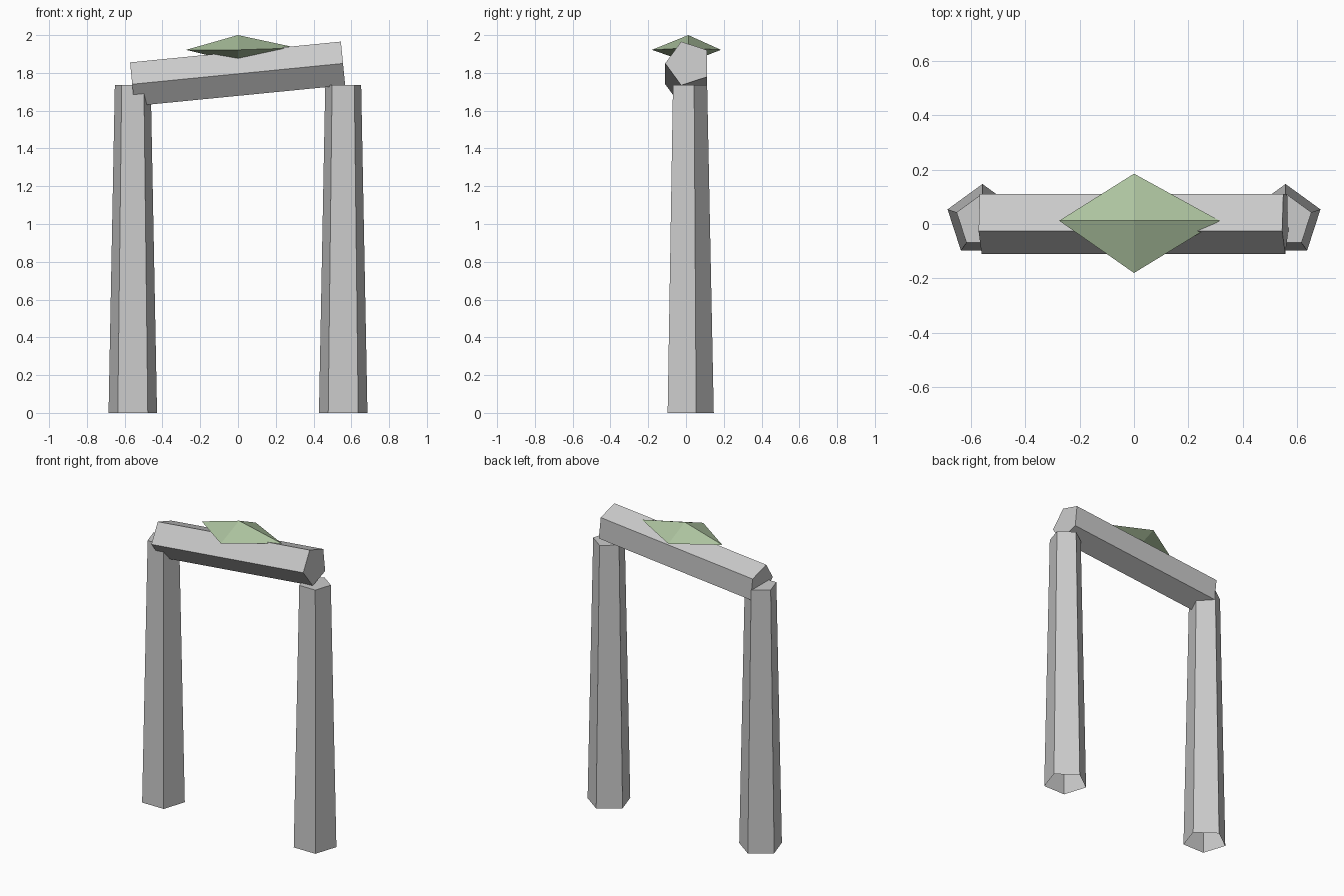
import bpy, bmesh, math
from mathutils import Matrix, Vector

if "Cube" in bpy.data.objects:
    bpy.data.objects.remove(bpy.data.objects["Cube"])

CY = 0.012  # shared depth centre


def finish(bm, name):
    bmesh.ops.recalc_face_normals(bm, faces=bm.faces)
    mesh = bpy.data.meshes.new(name)
    bm.to_mesh(mesh)
    bm.free()
    obj = bpy.data.objects.new(name, mesh)
    bpy.context.collection.objects.link(obj)
    return obj


def five_sided(name, r0, r1, length, matrix, open_base=False):
    """Tapered pentagonal column along local z, one corner towards local +y."""
    bm = bmesh.new()
    rings = []
    for r, z in ((r0, 0), (r1, length)):
        rings.append([bm.verts.new((r * math.sin(k * math.tau / 5),
                                    r * math.cos(k * math.tau / 5), z))
                      for k in range(5)])
    low, high = rings
    for k in range(5):
        n = (k + 1) % 5
        bm.faces.new((low[k], low[n], high[n], high[k]))
    bm.faces.new(high)
    if not open_base:
        bm.faces.new(low)
    bmesh.ops.transform(bm, matrix=matrix, verts=bm.verts)
    return finish(bm, name)


# Two tapered pillars, hollow underneath
for side, x in (("left", -0.557), ("right", 0.557)):
    five_sided(side + "_pillar", 0.135, 0.1, 1.735,
               Matrix.Translation((x, CY, 0)), open_base=True)

# Tilted lintel, with one corner towards the front
start, end = Vector((-0.56, CY, 1.74)), Vector((0.556, CY, 1.85))
axis = (end - start).normalized()
corner = Vector((0, -1, 0))
side = corner.cross(axis)
frame = Matrix((side, corner, axis)).transposed().to_4x4()
five_sided("lintel", 0.122, 0.122, (end - start).length,
           Matrix.Translation(start) @ frame)

# Flat diamond-shaped moss patch sunk into the lintel
bm = bmesh.new()
for p in ((-0.275, CY, 1.922), (0.315, CY, 1.932), (0, 0.185, 1.922),
          (0, -0.18, 1.922), (0, CY, 2.0), (0, CY, 1.855)):
    bm.verts.new(p)
bmesh.ops.convex_hull(bm, input=bm.verts)
moss = finish(bm, "moss_patch")
green = bpy.data.materials.new("moss_green")
green.diffuse_color = (0.42, 0.55, 0.35, 1)
green.use_nodes = True
green.node_tree.nodes["Principled BSDF"].inputs["Base Color"].default_value = green.diffuse_color
moss.data.materials.append(green)
